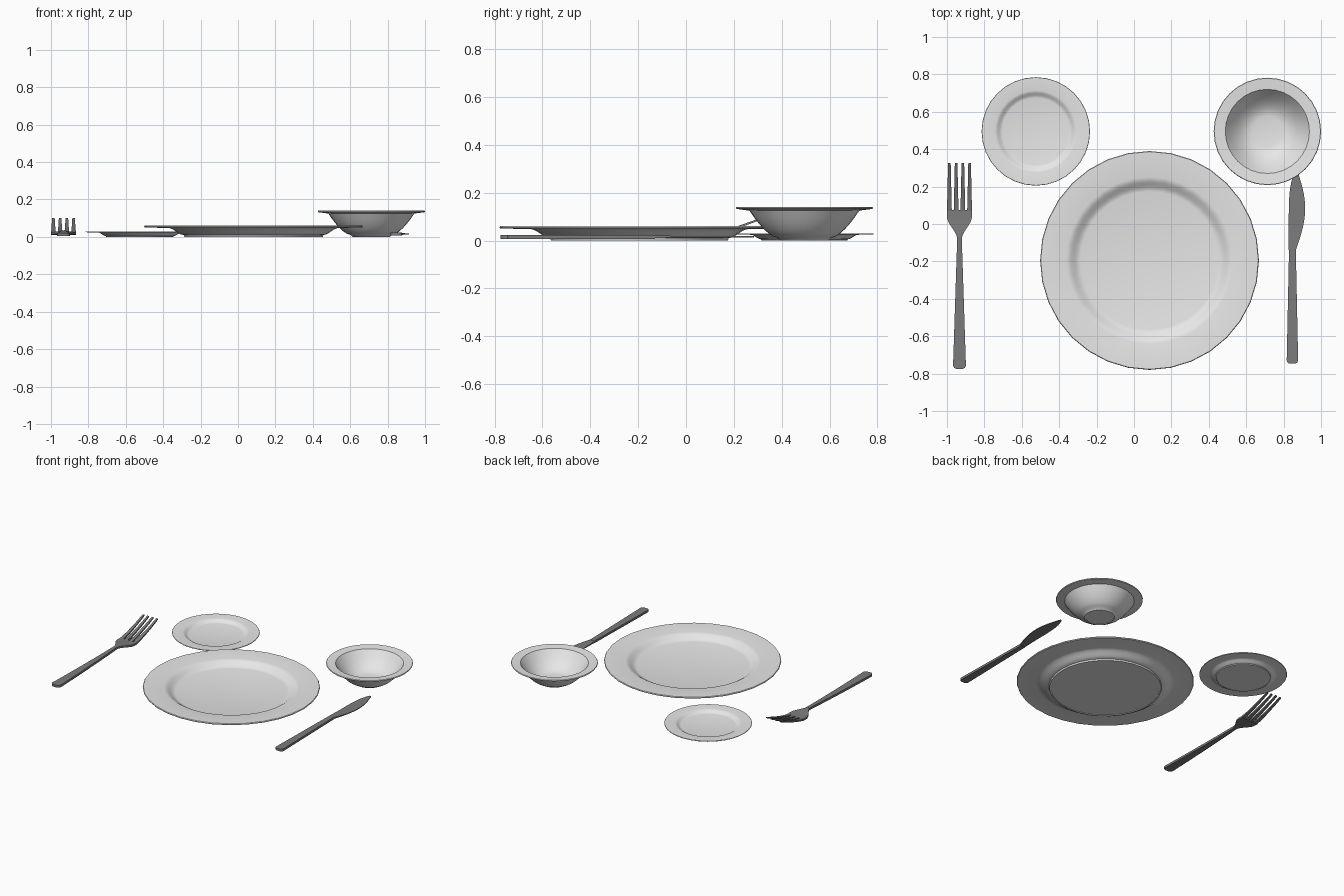
import bpy, bmesh, math

cube = bpy.data.objects.get("Cube")
if cube:
    bpy.data.objects.remove(cube, do_unlink=True)


def material(name, value):
    mat = bpy.data.materials.new(name)
    mat.use_nodes = True
    colour = (value, value, value, 1)
    mat.diffuse_color = colour
    mat.node_tree.nodes["Principled BSDF"].inputs["Base Color"].default_value = colour
    return mat


china = material("white china", 0.8)
steel = material("dark steel", 0.2)


def mix(start, end, t):
    return start + (end - start) * t


def ease(t):
    t = min(t, 1)
    return t * t * (3 - 2 * t)


def finish(name, bm, mat, angle, location=(0, 0, 0)):
    bmesh.ops.recalc_face_normals(bm, faces=bm.faces)
    mesh = bpy.data.meshes.new(name)
    bm.to_mesh(mesh)
    bm.free()
    mesh.materials.append(mat)
    obj = bpy.data.objects.new(name, mesh)
    obj.location = location
    bpy.context.collection.objects.link(obj)
    bpy.ops.object.select_all(action='DESELECT')
    obj.select_set(True)
    bpy.context.view_layer.objects.active = obj
    bpy.ops.object.shade_smooth_by_angle(angle=math.radians(angle))


def wall(inner, outer, low, high, rise, steps=6):
    """Profile points from the inner radius up to the outer one."""
    return [(mix(inner, outer, i / steps), mix(low, high, rise(i / steps)))
            for i in range(steps + 1)]


def lathe(name, x, y, foot, outside, inside, radius, rim, thick):
    """Turn a dish: recessed base, outer wall, rounded rim, inner wall, floor."""
    recess = thick / 3
    profile = [(0, recess), (foot - thick, recess), (foot - thick, 0), (foot, 0)]
    profile += outside
    profile += [(radius - recess, rim - thick), (radius, rim - thick / 2),
                (radius - recess, rim)]
    profile += reversed(inside)
    profile.append((0, inside[0][1]))

    bm = bmesh.new()
    verts = [bm.verts.new((r, 0, z)) for r, z in profile]
    edges = [bm.edges.new(pair) for pair in zip(verts, verts[1:])]
    bmesh.ops.spin(bm, geom=verts + edges, cent=(0, 0, 0), axis=(0, 0, 1),
                   angle=math.tau, steps=32, use_duplicate=False)
    bmesh.ops.remove_doubles(bm, verts=bm.verts, dist=0.0005)
    finish(name, bm, china, 40, (x, y, 0))


def plate(name, x, y, radius, foot, rim, thick):
    flare = mix(foot, radius, 0.4)
    outside = wall(foot + thick / 3, flare, thick, rim - thick * 1.2, ease)
    inside = wall(foot, flare - thick, thick * 2, rim - thick / 3, ease)
    lathe(name, x, y, foot, outside, inside, radius, rim, thick)


def loft(name, start, end, steps, section, rounding=0):
    """Skin box sections along y; section(t) gives left, right, height, thickness."""
    bm = bmesh.new()
    rings = []
    for i in range(steps + 1):
        t = i / steps
        left, right, z, thick = section(t)
        y, half = mix(start, end, t), thick / 2
        corners = (left, z - half), (right, z - half), (right, z + half), (left, z + half)
        rings.append([bm.verts.new((px, y, pz)) for px, pz in corners])
    for a, b in zip(rings, rings[1:]):
        for i in range(4):
            bm.faces.new((a[i - 1], a[i], b[i], b[i - 1]))
    bm.faces.new(rings[0])
    bm.faces.new(rings[-1])
    if rounding:
        a, b, c, d = rings[0]
        bmesh.ops.bevel(bm, geom=[bm.edges.get((b, c)), bm.edges.get((d, a))],
                        offset=rounding, segments=4, profile=0.5, affect='EDGES')
    finish(name, bm, steel, 35)


# Plates
plate("dinner_plate", 0.083, -0.195, radius=0.585, foot=0.37, rim=0.06, thick=0.01)
plate("side_plate", -0.525, 0.495, radius=0.29, foot=0.18, rim=0.03, thick=0.005)

# Deep bowl with a wide rim
lathe("bowl", 0.713, 0.495, foot=0.1,
      outside=wall(0.11, 0.23, 0.01, 0.125, lambda t: t ** 1.6),
      inside=wall(0.08, 0.225, 0.015, 0.135, lambda t: t ** 1.8),
      radius=0.287, rim=0.14, thick=0.008)


# Fork
fork_x = -0.933


def fork_handle(t):
    half = mix(0.035, 0.012, t)
    return fork_x - half, fork_x + half, mix(0.014, 0.025, t * t), 0.016


def fork_palm(t):
    half = mix(0.012, 0.067, ease(t * 1.3))
    return fork_x - half, fork_x + half, mix(0.025, 0.016, ease(t)), 0.013


loft("fork_handle", -0.775, -0.07, 8, fork_handle, rounding=0.022)
loft("fork_palm", -0.08, 0.075, 8, fork_palm)

for i in range(4):
    tine_x = fork_x + 0.036 * (i - 1.5)

    def fork_tine(t):
        half = mix(0.013, 0.007, t)
        return tine_x - half, tine_x + half, mix(0.016, 0.096, t ** 1.3), mix(0.012, 0.008, t)

    loft(f"fork_tine_{i + 1}", 0.065, 0.325, 6, fork_tine)


# Knife
def knife_handle(t):
    half = mix(0.031, 0.018, t)
    return 0.847 - half, 0.847 + half, 0.015, 0.016


def knife_blade(t):
    left = 0.827 + 0.035 * t ** 6
    right = 0.865 + 0.05 * math.sin(math.pi * t * 0.95)
    return left, right, 0.016, mix(0.011, 0.005, ease(t * 3))


loft("knife_handle", -0.747, -0.13, 6, knife_handle, rounding=0.02)
loft("knife_blade", -0.14, 0.285, 14, knife_blade)
